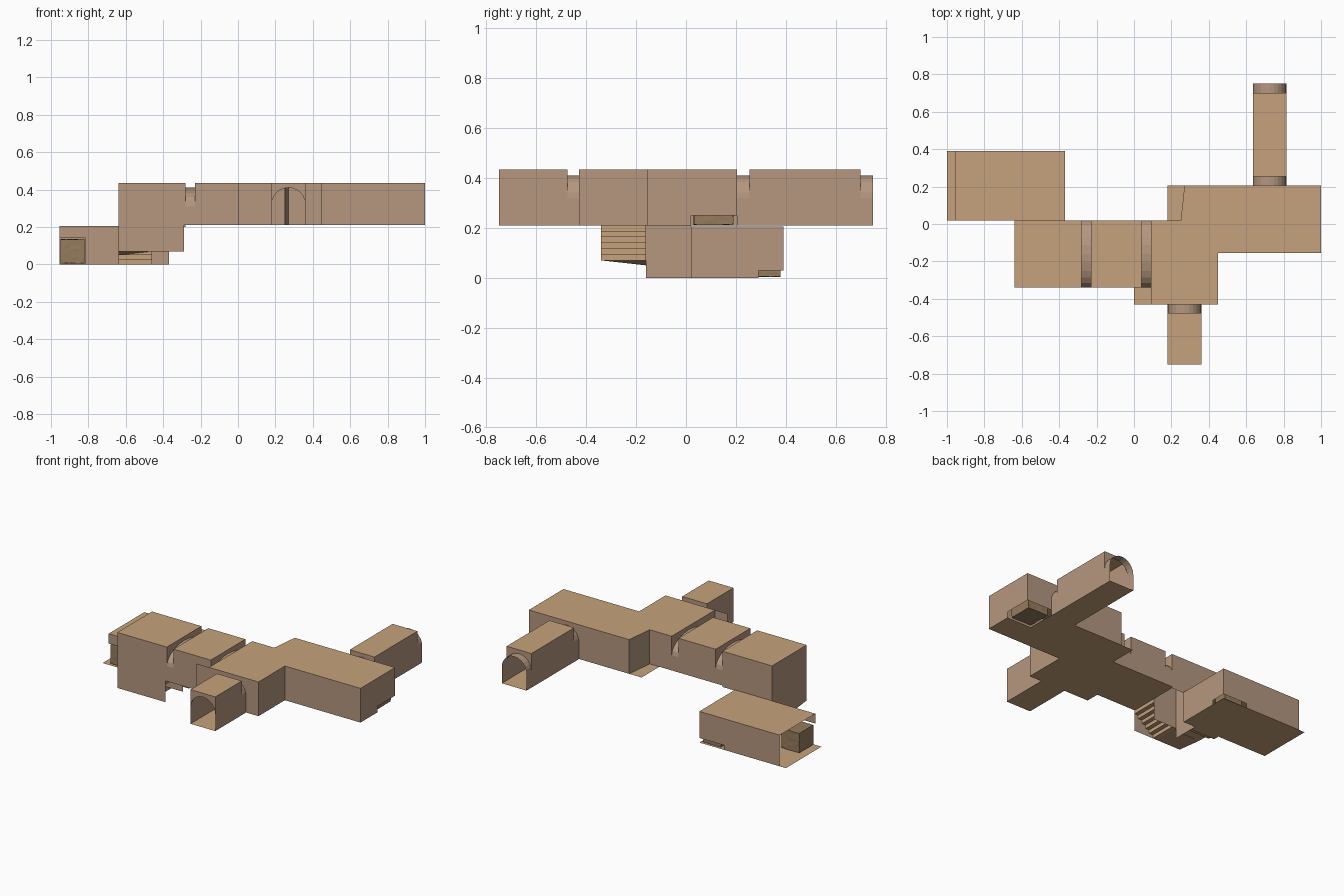
import bpy, bmesh, math, random

if "Cube" in bpy.data.objects:
    bpy.data.objects.remove(bpy.data.objects["Cube"])

random.seed(4)


def material(name, col):
    m = bpy.data.materials.new(name)
    m.diffuse_color = (*col, 1)
    m.use_nodes = True
    m.node_tree.nodes["Principled BSDF"].inputs["Base Color"].default_value = m.diffuse_color
    return m


TAN = material("tan_floor", (0.56, 0.36, 0.20))
WALL = material("brown_wall", (0.46, 0.31, 0.215))
DARK = material("dark_rubble", (0.30, 0.20, 0.11))


def build(name, faces, mat):
    """One object from a list of polygons (each a list of points)."""
    bm = bmesh.new()
    for f in faces:
        bm.faces.new([bm.verts.new(p) for p in f])
    bmesh.ops.remove_doubles(bm, verts=bm.verts, dist=0.0005)
    me = bpy.data.meshes.new(name)
    bm.to_mesh(me)
    bm.free()
    me.materials.append(mat)
    ob = bpy.data.objects.new(name, me)
    bpy.context.collection.objects.link(ob)
    return ob


def rect(x0, x1, y0, y1, z):
    return [(x0, y0, z), (x1, y0, z), (x1, y1, z), (x0, y1, z)]


def wall(x0, y0, x1, y1, z0, z1):
    return [(x0, y0, z0), (x1, y1, z0), (x1, y1, z1), (x0, y0, z1)]


def run(pts, z0, z1):
    return [wall(*a, *b, z0, z1) for a, b in zip(pts, pts[1:])]


F, R = 0.21, 0.435  # upper floor and roof levels


def arch(name, axis, lo, hi, a, b, spring, top, caps=(True, True)):
    """Arched passage from a to b along axis, spanning lo..hi, with end spandrels."""
    def P(u, v, z):
        return (v, u, z) if axis == 'X' else (u, v, z)
    mid, rad, n = (lo + hi) / 2, (hi - lo) / 2, 12
    arc = [(mid - rad * math.cos(math.pi * i / n),
            spring + (top - spring) * math.sin(math.pi * i / n)) for i in range(n + 1)]
    prof = [(lo, F)] + arc + [(hi, F)]
    faces = [[P(*p[:1], a, p[1]), P(q[0], a, q[1]), P(q[0], b, q[1]), P(p[0], b, p[1])]
             for p, q in zip(prof, prof[1:])]
    for v, on in zip((a, b), caps):
        if on:
            for p, q in zip(arc, arc[1:]):
                faces.append([P(p[0], v, p[1]), P(q[0], v, q[1]), P(q[0], v, R), P(p[0], v, R)])
    build(name, faces, WALL)
    x = (a, b, lo, hi) if axis == 'X' else (lo, hi, a, b)
    build(name + "_floor", [rect(*x, F)], TAN)


# Arched doorways between the rooms
arch("west_corridor_arch", 'X', -0.34, 0.02, -0.28, -0.23, 0.31, 0.41)
arch("east_corridor_arch", 'X', -0.34, 0.02, 0.04, 0.09, 0.31, 0.41)
arch("south_arch", 'Y', 0.18, 0.36, -0.475, -0.43, 0.32, 0.41)
arch("north_arch", 'Y', 0.635, 0.815, 0.205, 0.255, 0.32, 0.41)
arch("north_end_arch", 'Y', 0.635, 0.815, 0.70, 0.75, 0.32, 0.41, (True, False))

# South passage, with an arched opening at its end
build("south_passage_walls", [wall(x, -0.75, x, -0.475, F, R) for x in (0.18, 0.36)], WALL)
build("south_passage_slabs", [rect(0.18, 0.36, -0.75, -0.475, z) for z in (F, R)], TAN)
arch("south_end_arch", 'Y', 0.18, 0.36, -0.75, -0.745, 0.32, 0.41, (True, False))

# North passage
build("north_passage_walls", [wall(x, 0.255, x, 0.70, F, R) for x in (0.635, 0.815)], WALL)
build("north_passage_slabs", [rect(0.635, 0.815, 0.255, 0.70, z) for z in (F, R)], TAN)

# Corridor between the arches
build("corridor_walls", [wall(-0.23, y, 0.04, y, F, R) for y in (-0.34, 0.02)], WALL)
build("corridor_slabs", [rect(-0.23, 0.04, -0.34, 0.02, z) for z in (F, R)], TAN)

# Main hall: walls, roof with a slanted corner, floor with an open corner
build("hall_walls",
      run([(0.0, -0.43), (0.18, -0.43)], F, R)
      + run([(0.36, -0.43), (0.45, -0.43), (0.45, -0.155), (1, -0.155), (1, 0.02)], F, R)
      + run([(1, 0.02), (1, 0.205), (0.815, 0.205)], 0.25, R)
      + run([(0.635, 0.205), (0.27, 0.205), (0.25, 0.02), (0.09, 0.02)], F, R)
      + [wall(0.09, -0.43, 0.09, -0.34, F, R)], WALL)
build("hall_roof", [
    [(x, y, R) for x, y in ((0.09, -0.43), (0.45, -0.43), (0.45, -0.155), (0.45, 0.02),
                            (0.25, 0.02), (0.09, 0.02))],
    [(x, y, R) for x, y in ((0.25, 0.02), (0.45, 0.02), (0.45, 0.205), (0.27, 0.205))],
    rect(0.45, 1, -0.155, 0.205, R)], TAN)
build("hall_floor", [rect(0.0, 0.09, -0.43, -0.34, F), rect(0.09, 0.45, -0.43, 0.02, F),
                     rect(0.18, 0.45, 0.02, 0.205, F), rect(0.45, 1, -0.155, 0.02, F),
                     rect(0.45, 0.82, 0.02, 0.205, F)], TAN)

# Stair room walls and roof
build("stair_room_roof", [rect(-0.64, -0.28, -0.34, 0.02, R)], TAN)
build("stair_room_walls", [
    wall(-0.64, -0.34, -0.29, -0.34, 0.07, R),
    wall(-0.29, -0.34, -0.28, -0.34, F, R),
    wall(-0.64, 0.02, -0.28, 0.02, 0.2, R),
    [(-0.64, -0.34, 0.07), (-0.64, -0.16, 0.05), (-0.64, -0.16, R), (-0.64, -0.34, R)],
    wall(-0.64, -0.16, -0.64, -0.07, 0.05, R),
    wall(-0.64, -0.07, -0.64, -0.02, 0.025, R),
    wall(-0.64, -0.02, -0.64, 0.02, 0, R),
    wall(-0.46, -0.16, -0.46, 0.02, 0.0, R),
    wall(-0.46, -0.16, -0.29, -0.16, 0.07, R),
    wall(-0.29, -0.16, -0.29, 0.02, F, R)], WALL)

# Stairs: upper flight along x, landing, lower flight along y
steps = []
n, rise, tread = 6, (F - 0.07) / 6, 0.17 / 6
for i in range(n):
    x, z = -0.29 - i * tread, F - i * rise
    steps.append(wall(x, -0.34, x, -0.16, z - rise, z))
    steps.append(rect(x - tread, x, -0.34, -0.16, z - rise))
steps.append([(-0.64, -0.34, 0.07), (-0.46, -0.34, 0.07), (-0.46, -0.16, 0.07), (-0.64, -0.16, 0.05)])
ys = (-0.16, -0.07, -0.02, 0.02)
for i, z in enumerate((0.05, 0.025, 0.0)):
    steps.append(rect(-0.64, -0.46, ys[i], ys[i + 1], z))
    steps.append(wall(-0.64, ys[i], -0.46, ys[i], z, z + 0.025))
build("stairs", steps, TAN)
build("stair_top_floor", [rect(-0.29, -0.28, -0.34, 0.02, F)], TAN)

# Lower room, open at its west end
build("lower_room_slabs", [rect(-1, -0.37, 0.02, 0.39, 0), rect(-0.955, -0.37, 0.02, 0.39, 0.205)], TAN)
build("lower_room_walls", [
    wall(-0.955, 0.02, -0.815, 0.02, 0.14, 0.205),
    wall(-0.815, 0.02, -0.64, 0.02, 0, 0.205),
    wall(-0.46, 0.02, -0.37, 0.02, 0, 0.205),
    wall(-0.37, 0.02, -0.37, 0.29, 0, 0.205),
    wall(-0.37, 0.29, -0.37, 0.39, 0.03, 0.205),
    wall(-0.55, 0.39, -0.37, 0.39, 0.03, 0.205),
    wall(-0.955, 0.39, -0.55, 0.39, 0, 0.205)], WALL)


# Rough rubble blocks in the open corners
def rubble(name, x0, x1, y0, y1, z0, z1):
    bm = bmesh.new()
    bmesh.ops.create_cube(bm, size=1)
    bmesh.ops.subdivide_edges(bm, edges=bm.edges, cuts=7, use_grid_fill=True)
    for v in bm.verts:
        p = [c * (1 + random.uniform(-0.03, 0)) + 0.5 for c in v.co]
        v.co = (x0 + (x1 - x0) * p[0], y0 + (y1 - y0) * p[1], z0 + (z1 - z0) * p[2])
    me = bpy.data.meshes.new(name)
    bm.to_mesh(me)
    bm.free()
    me.materials.append(DARK)
    bpy.context.collection.objects.link(bpy.data.objects.new(name, me))


rubble("west_rubble", -0.95, -0.82, 0.03, 0.18, 0.005, 0.135)
rubble("east_rubble", 0.83, 0.98, 0.03, 0.19, 0.212, 0.34)
rubble("corner_rubble", -0.52, -0.39, 0.29, 0.38, 0.004, 0.08)
